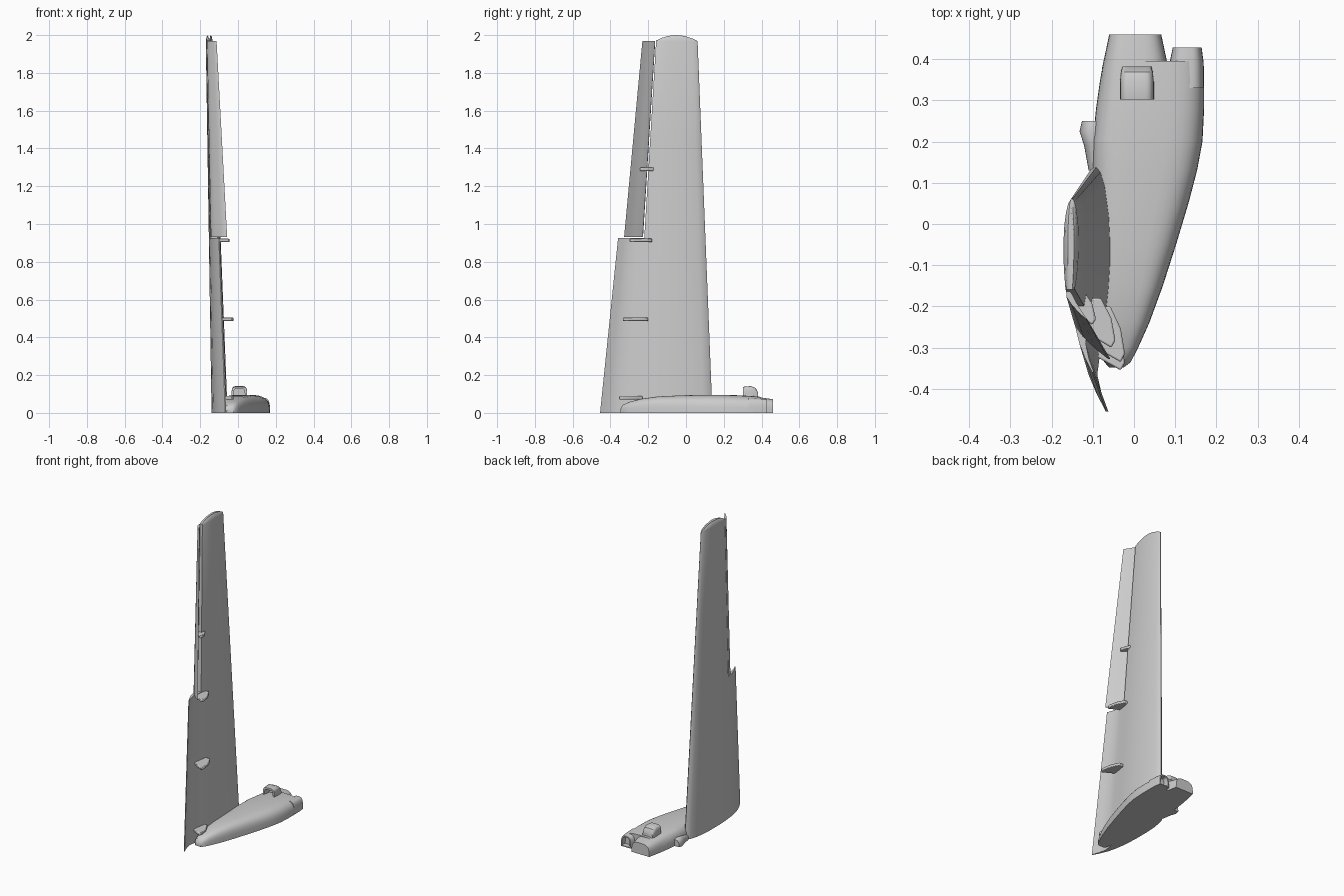
import bpy, bmesh, math
from mathutils import Vector

cube = bpy.data.objects.get("Cube")
if cube:
    bpy.data.objects.remove(cube, do_unlink=True)

grey = bpy.data.materials.new("light_grey")
grey.use_nodes = True
colour = (0.6, 0.6, 0.6, 1)
grey.diffuse_color = colour
grey.node_tree.nodes["Principled BSDF"].inputs["Base Color"].default_value = colour


def finish(name, bm, bevel=0):
    bmesh.ops.recalc_face_normals(bm, faces=bm.faces[:])
    mesh = bpy.data.meshes.new(name)
    bm.to_mesh(mesh)
    bm.free()
    ob = bpy.data.objects.new(name, mesh)
    bpy.context.collection.objects.link(ob)
    mesh.materials.append(grey)
    if bevel:
        mod = ob.modifiers.new("soft_edges", "BEVEL")
        mod.width, mod.segments = bevel, 2
    bpy.ops.object.select_all(action="DESELECT")
    ob.select_set(True)
    bpy.context.view_layer.objects.active = ob
    bpy.ops.object.shade_smooth_by_angle(angle=math.radians(35))
    return ob


def loft(name, sections, opening=None, bevel=0):
    """Skin closed sections; opening = (cap index, rim, recess vector)."""
    bm = bmesh.new()
    rings = [[bm.verts.new(p) for p in s] for s in sections]
    for a, b in zip(rings, rings[1:]):
        for i in range(len(a)):
            j = (i + 1) % len(a)
            bm.faces.new((a[i], a[j], b[j], b[i]))
    caps = [bm.faces.new(rings[0]), bm.faces.new(rings[-1])]
    bmesh.ops.recalc_face_normals(bm, faces=bm.faces[:])
    if opening:
        which, rim, depth = opening
        cap = caps[which]
        bmesh.ops.inset_individual(bm, faces=[cap], thickness=rim)
        inner = bmesh.ops.extrude_discrete_faces(bm, faces=[cap])["faces"]
        bmesh.ops.translate(bm, verts=inner[0].verts[:], vec=Vector(depth))
    return finish(name, bm, bevel)


def arch(y, left, right, height, base=0, power=0.6, n=20):
    """Flat-bottomed rounded section across x."""
    mid, half = (left + right) / 2, (right - left) / 2
    pts = []
    for i in range(n + 1):
        c, s = math.cos(math.pi * i / n), math.sin(math.pi * i / n)
        pts.append((mid + half * math.copysign(abs(c) ** power, c), y,
                    base + (height - base) * max(s, 0) ** power))
    return pts


def wing_section(profile, z, thin=1, crown=0):
    """Place a chord-wise profile on the tapered, leaning wing at height z."""
    lead, trail = 0.14 - 0.04 * z, -0.455 + 0.103 * z
    k = 1 - 0.29 * z
    return [(-0.09 - 0.03 * z + k * (d * thin + (thin - 1) * 0.01),
             lead + (trail - lead) * s,
             z + crown * (1 - (s / 0.36 - 1) ** 2)) for s, d in profile]


# Wing: full chord inboard, cut back outboard for the drooped flap
upper = [(0, 0), (.012, -.014), (.04, -.025), (.1, -.036), (.2, -.046),
         (.3, -.05), (.5, -.05), (.6, -.046), (.7, -.04)]
lower = [(.7, .013), (.6, .024), (.5, .031), (.4, .035), (.3, .035),
         (.2, .032), (.08, .022), (.02, .011)]
tail = [(.78, -.031), (.85, -.02), (.93, 0), (1, .022),
        (1, .028), (.93, .012), (.85, .001), (.77, .007)]
loft("inner_wing", [wing_section(upper + tail + lower, z) for z in (0, .45, .925)])
outer = upper + lower
loft("outer_wing", [wing_section(outer, .92), wing_section(outer, 1.45),
                    wing_section(outer, 1.968),
                    wing_section(outer, 1.968, .75, .024),
                    wing_section(outer, 1.968, .4, .032)])

# Drooped outboard flap
flap = [(.715, -.036), (.76, -.034), (.82, -.005), (.88, .035), (.93, .075),
        (.932, .083), (.87, .052), (.8, .02), (.74, -.002), (.718, -.014)]
loft("outer_flap", [wing_section(flap, z) for z in (.93, 1.45, 1.968)])

# Hinge fairings along the flap line: height, rear y, front y, inner x, outer x
for i, (z, back, front, inner, outer_x) in enumerate([
        (.08, -.355, -.23, -.11, -.022), (.495, -.335, -.2, -.115, -.022),
        (.913, -.3, -.18, -.125, -.045), (1.29, -.245, -.155, -.14, -.092)]):
    span = front - back
    shape = [(inner, back + span * .35), (outer_x - .01, back),
             (outer_x, back + span * .15), (outer_x - .01, back + span * .6),
             (outer_x - .035, front), (inner, front)]
    loft("hinge_fairing_%d" % (i + 1),
         [[(x, y, z + h) for x, y in shape] for h in (-.009, .009)], bevel=.004)

# Nacelle half with a flat underside
loft("nacelle_body", [arch(*s) for s in [
    (-.348, -.06, -.025, .02), (-.335, -.072, -.008, .042), (-.3, -.078, .01, .058),
    (-.24, -.085, .037, .074), (-.15, -.09, .07, .087), (-.05, -.097, .102, .092),
    (.05, -.1, .132, .095), (.13, -.1, .153, .096), (.2, -.1, .166, .096),
    (.28, -.092, .17, .093), (.35, -.082, .17, .089), (.395, -.074, .168, .085)]])
loft("tail_fairing", [arch(*s) for s in [
    (.2, -.1, .1, .092), (.38, -.077, .083, .084), (.46, -.06, .066, .072)]])
loft("side_outlet", [arch(*s) for s in [
    (.33, .08, .17, .08), (.39, .086, .169, .076), (.428, .094, .164, .072)]],
    opening=(1, .008, (0, -.04, 0)))

# Air scoop on top, open toward the front
loft("air_scoop", [arch(*s, .075, .4) for s in [
    (.302, -.034, .048, .138), (.345, -.034, .048, .142),
    (.368, -.032, .046, .132), (.382, -.028, .042, .108)]],
    opening=(0, .012, (0, .05, 0)))

# Small blister beside the leading edge
loft("side_blister", [arch(*s, 0, .8) for s in [
    (.13, -.11, -.07, .03), (.19, -.121, -.07, .042),
    (.225, -.132, -.07, .048), (.25, -.126, -.07, .042)]], bevel=0)
